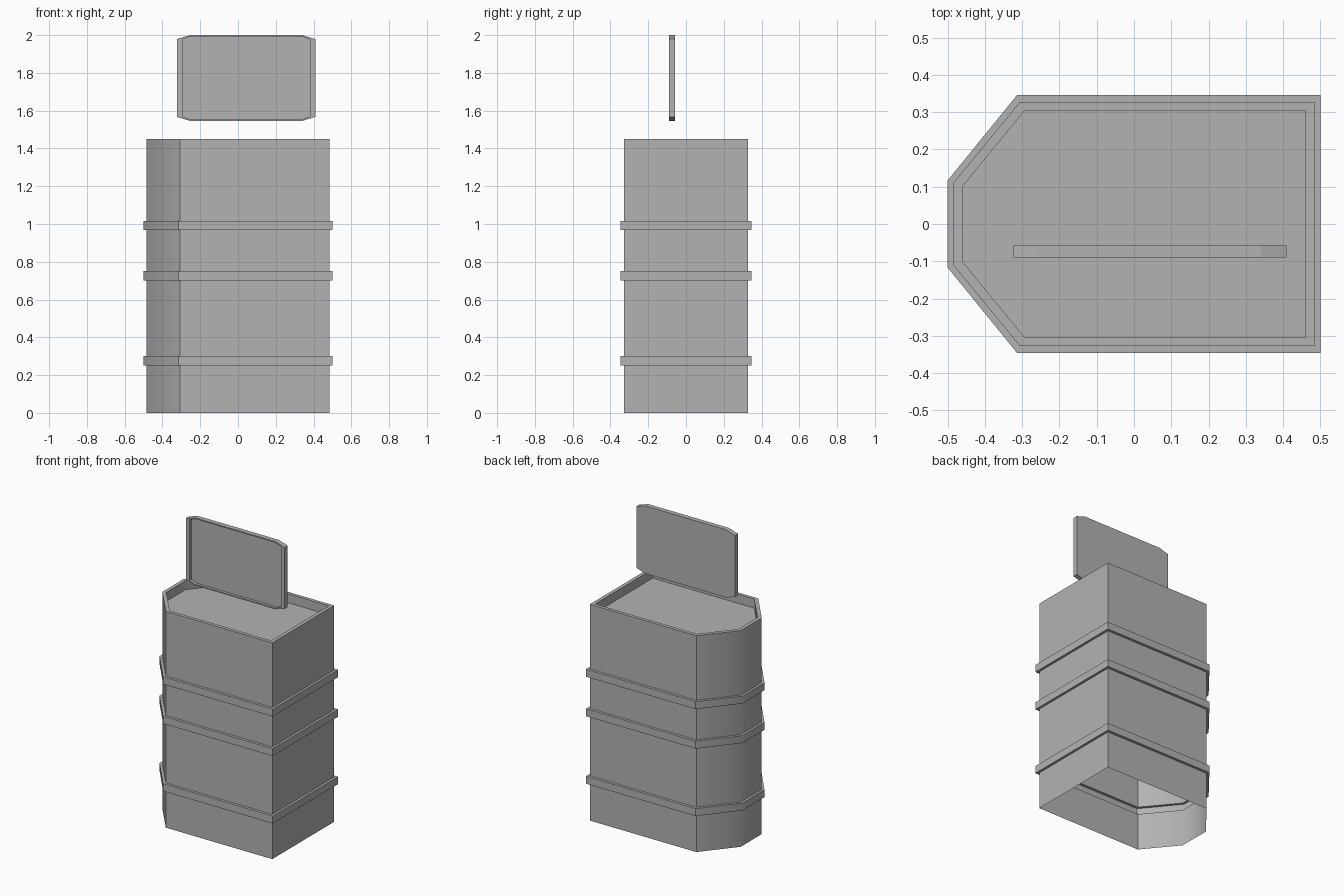
import bpy, bmesh, math

if "Cube" in bpy.data.objects:
    bpy.data.objects.remove(bpy.data.objects["Cube"])


def loft(name, rings, cap_start=False, cap_end=False, smooth=None):
    """Skin a stack of equally sized point rings, optionally capping the ends."""
    bm = bmesh.new()
    loops = [[bm.verts.new(p) for p in ring] for ring in rings]
    for a, b in zip(loops, loops[1:]):
        for i in range(len(a)):
            j = (i + 1) % len(a)
            bm.faces.new((a[i], a[j], b[j], b[i]))
    if cap_start:
        bm.faces.new(loops[0][::-1])
    if cap_end:
        bm.faces.new(loops[-1])
    mesh = bpy.data.meshes.new(name)
    bm.to_mesh(mesh)
    bm.free()
    obj = bpy.data.objects.new(name, mesh)
    bpy.context.collection.objects.link(obj)
    mesh.materials.append(grey)
    if smooth:
        bpy.ops.object.select_all(action='DESELECT')
        obj.select_set(True)
        bpy.context.view_layer.objects.active = obj
        bpy.ops.object.shade_smooth_by_angle(angle=math.radians(smooth))
    return obj


def plan(x, y, cut_x, cut_y, z):
    """Rectangle with its two left corners cut off, counter-clockwise."""
    half = [(-x, -cut_y), (-cut_x, -y), (x, -y)]
    pts = half + [(px, -py) for px, py in reversed(half)]
    return [(px, py, z) for px, py in pts]


# Dark grey paint
grey = bpy.data.materials.new("dark_grey")
grey.diffuse_color = (0.45, 0.45, 0.45, 1)
grey.use_nodes = True
grey.node_tree.nodes["Principled BSDF"].inputs["Base Color"].default_value = grey.diffuse_color

WALL = (0.484, 0.328, 0.306, 0.111)
BAND = (0.5, 0.346, 0.314, 0.117)
INNER = (0.46, 0.305, 0.293, 0.101)

# Bin body: open-bottomed shell with three raised bands and a recessed top
rings = [plan(*WALL, 0)]
for low, high in ((0.25, 0.3), (0.702, 0.752), (0.967, 1.017)):
    rings += [plan(*WALL, low), plan(*BAND, low),
              plan(*BAND, high), plan(*WALL, high)]
rings += [plan(*WALL, 1.45), plan(*INNER, 1.45), plan(*INNER, 1.39)]
loft("bin_body", rings, cap_end=True, smooth=45)


def panel(hx, hz, cut_x, cut_z, y):
    """Upright rectangle with cut corners, centred on the lid."""
    quarter = [(hx, cut_z), (cut_x, hz)]
    right = [(x, -z) for x, z in reversed(quarter)] + quarter
    pts = right + [(-x, -z) for x, z in right]
    return [(0.043 + x, y, 1.773 + z) for x, z in pts]


# Lid: thin upright panel hovering above the body, hollowed on its front face
OUTER = (0.366, 0.227, 0.298, 0.206)
HOLLOW = (0.338, 0.219, 0.296, 0.204)
loft("lid", [panel(*OUTER, -0.058), panel(*OUTER, -0.09),
             panel(*HOLLOW, -0.09), panel(*HOLLOW, -0.072)],
     cap_start=True, cap_end=True)
